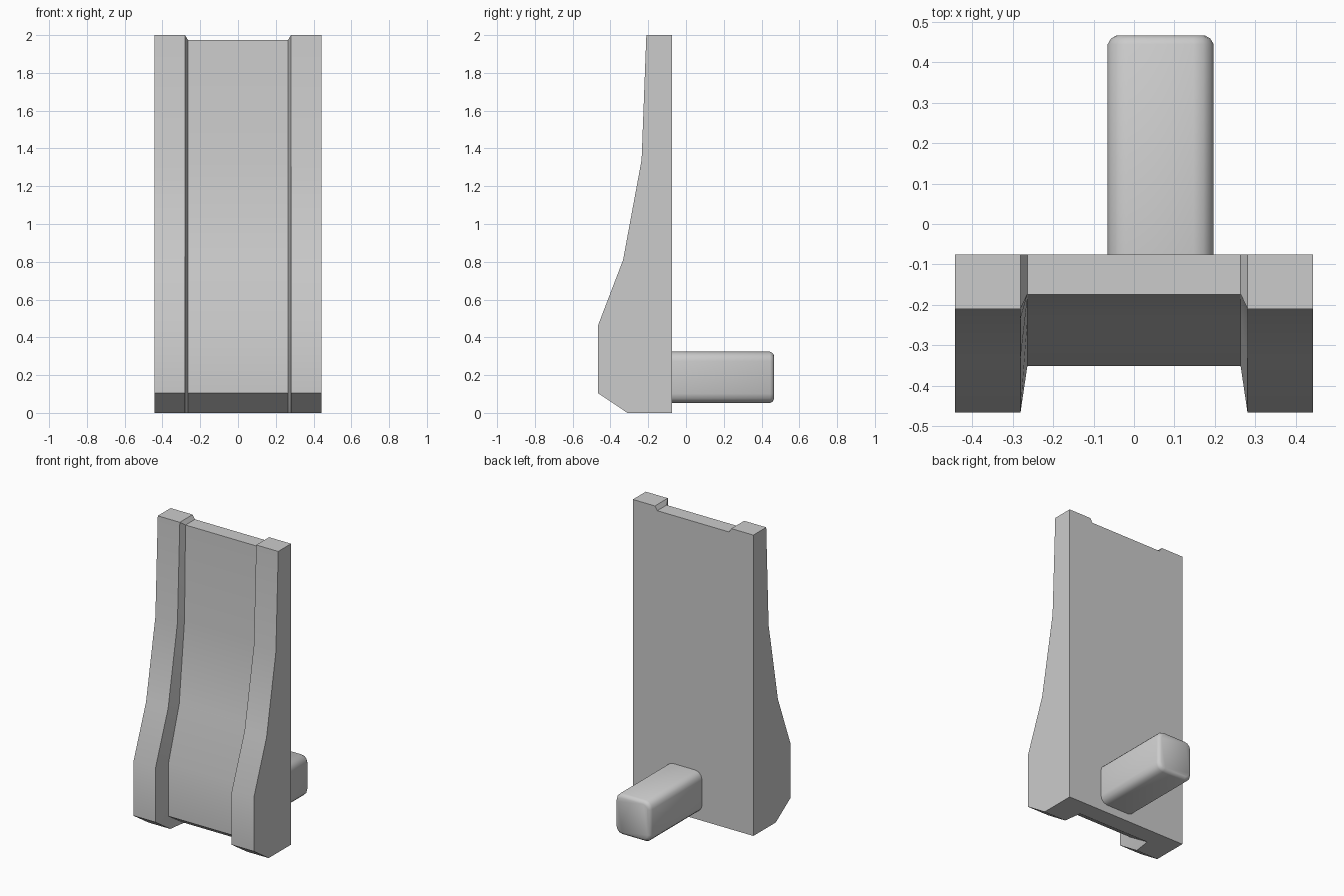
import bpy, bmesh
from mathutils import Matrix

if "Cube" in bpy.data.objects:
    bpy.data.objects.remove(bpy.data.objects["Cube"])

BACK = -0.075


def finish(bm, name, angle):
    bmesh.ops.recalc_face_normals(bm, faces=bm.faces)
    mesh = bpy.data.meshes.new(name)
    bm.to_mesh(mesh)
    bm.free()
    obj = bpy.data.objects.new(name, mesh)
    bpy.context.collection.objects.link(obj)
    bpy.ops.object.select_all(action='DESELECT')
    bpy.context.view_layer.objects.active = obj
    obj.select_set(True)
    bpy.ops.object.shade_smooth_by_angle(angle=angle)
    return obj


# Side profiles (y, z): thick outer rails and the recessed middle panel
rail = [(BACK, 0), (-0.31, 0), (-0.467, 0.105), (-0.467, 0.46),
        (-0.333, 0.81), (-0.235, 1.34), (-0.21, 2), (BACK, 2)]
panel = [(BACK, 0), (-0.19, 0), (-0.352, 0.105), (-0.352, 0.46),
         (-0.24, 0.81), (-0.185, 1.34), (-0.174, 1.973), (BACK, 1.973)]

# Channelled plate: profiles lofted across x
bm = bmesh.new()
sections = [(-0.443, rail), (-0.281, rail), (-0.264, panel),
            (0.264, panel), (0.281, rail), (0.443, rail)]
rings = [[bm.verts.new((x, y, z)) for y, z in prof] for x, prof in sections]
for a, b in zip(rings, rings[1:]):
    for i in range(len(rail)):
        j = (i + 1) % len(rail)
        bm.faces.new((a[i], a[j], b[j], b[i]))
bm.faces.new(rings[0])
bm.faces.new(rings[-1])
finish(bm, "channelled_plate", 0.4)

# Rear peg: box with rounded long edges and a softened end
bm = bmesh.new()
y0, y1 = BACK - 0.005, 0.467
bmesh.ops.create_cube(bm, size=1, matrix=Matrix.Translation((0.066, (y0 + y1) / 2, 0.188))
                      @ Matrix.Diagonal((0.262, y1 - y0, 0.272, 1)))
long_edges = [e for e in bm.edges if abs(e.verts[0].co.y - e.verts[1].co.y) > 0.1]
bmesh.ops.bevel(bm, geom=long_edges, offset=0.05, segments=3, profile=0.5, affect='EDGES')
end_edges = [e for e in bm.edges if all(v.co.y > y1 - 0.001 for v in e.verts)]
bmesh.ops.bevel(bm, geom=end_edges, offset=0.022, segments=2, profile=0.4, affect='EDGES')
finish(bm, "rear_peg", 0.8)
